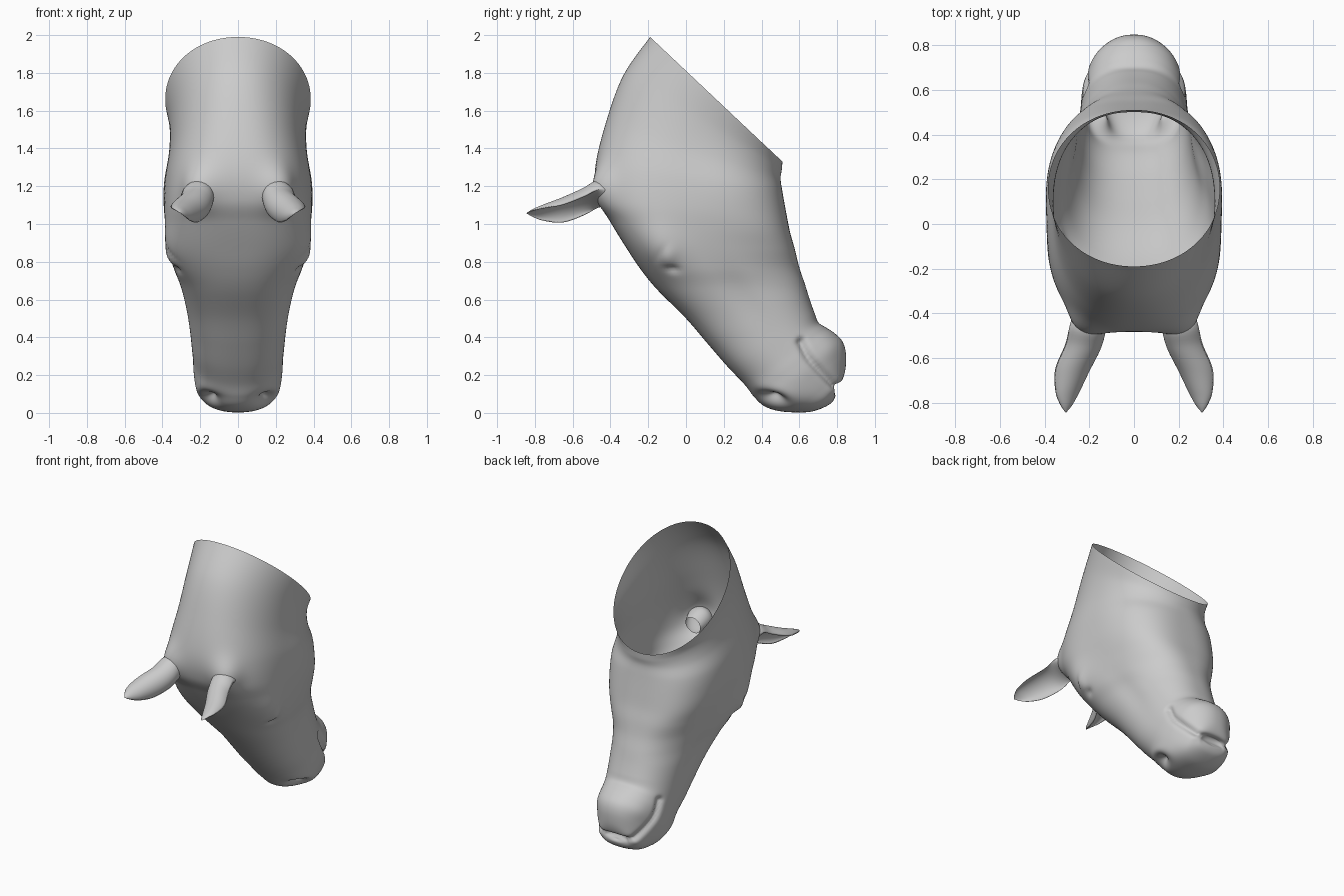
import bpy, bmesh, math
from mathutils import Vector

if "Cube" in bpy.data.objects:
    bpy.data.objects.remove(bpy.data.objects["Cube"])


def spline(rows, steps):
    """Catmull-Rom interpolation of rows of numbers."""
    out, n = [], len(rows)
    for i in range(n - 1):
        a, b, c, d = (rows[min(max(i + k, 0), n - 1)] for k in (-1, 0, 1, 2))
        for s in range(steps + (i == n - 2)):
            t = s / steps
            out.append([0.5 * (2*q + (r-p)*t + (2*p-5*q+4*r-w)*t*t + (3*q-p-3*r+w)*t**3)
                        for p, q, r, w in zip(a, b, c, d)])
    return out


def loft(rings):
    bm = bmesh.new()
    vs = [[bm.verts.new(p) for p in ring] for ring in rings]
    n = len(rings[0])
    for r0, r1 in zip(vs, vs[1:]):
        for j in range(n):
            bm.faces.new((r0[j], r0[(j+1) % n], r1[(j+1) % n], r1[j]))
    bmesh.ops.remove_doubles(bm, verts=bm.verts, dist=0.0002)
    bmesh.ops.recalc_face_normals(bm, faces=bm.faces)
    mid = sum((v.co.x for v in bm.verts)) / len(bm.verts)
    if sum(f.normal.x * (f.calc_center_median().x - mid) * f.calc_area() for f in bm.faces) < 0:
        bmesh.ops.reverse_faces(bm, faces=bm.faces)
    bm.normal_update()
    return bm


def finish(bm, name):
    me = bpy.data.meshes.new(name)
    bm.to_mesh(me)
    bm.free()
    me.polygons.foreach_set("use_smooth", [True] * len(me.polygons))
    ob = bpy.data.objects.new(name, me)
    bpy.context.collection.objects.link(ob)
    return ob


def spow(v, p):
    return math.copysign(abs(v) ** p, v)


# Head and neck sections: front y, z, back y, z, half width, squareness, front bias
sections = [
    (-.19, 1.99, .51, 1.33, .385, 2.05, 0), (-.33, 1.79, .507, 1.29, .362, 2.1, -.03),
    (-.42, 1.55, .500, 1.24, .362, 2.3, -.05), (-.48, 1.30, .510, 1.17, .385, 2.6, -.04),
    (-.465, 1.13, .53, 1.06, .390, 2.8, 0), (-.40, 1.01, .55, .96, .380, 2.9, .04),
    (-.32, .88, .575, .87, .360, 2.8, .10), (-.24, .76, .60, .77, .332, 2.5, .13),
    (-.15, .65, .63, .68, .298, 2.4, .10), (0, .50, .655, .60, .272, 2.4, .06),
    (.12, .36, .68, .53, .255, 2.4, .04), (.22, .245, .70, .48, .245, 2.4, .03),
    (.31, .15, .735, .455, .238, 2.3, .04), (.36, .085, .78, .425, .235, 2.2, .07),
    (.41, .038, .825, .38, .227, 2.15, .12), (.48, .012, .845, .32, .208, 2.2, .16),
    (.57, .003, .845, .24, .182, 2.2, .14), (.67, .008, .830, .18, .152, 2.3, .06),
    (.76, .045, .805, .15, .110, 2.3, 0), (.79, .085, .785, .135, .07, 2.2, 0),
    (.782, .11, .782, .11, 0, 2, 0)]
N = 128
rings = []
for fy, fz, by, bz, w, sq, k in spline(sections, 8):
    ring = []
    for j in range(N):
        a = 2 * math.pi * j / N
        c, s = spow(math.cos(a), 2 / sq), spow(math.sin(a), 2 / sq)
        ring.append((max(w, 0) * c * (1 + k * s),
                     (fy + by) / 2 + s * (fy - by) / 2, (fz + bz) / 2 + s * (fz - bz) / 2))
    rings.append(ring)
head = loft(rings)


# Sculpted details: centre x, y, z; radii x, along, across; tilt in degrees; amount
details = [
    (.36, -.13, .88, .2, .14, .10, -60, .024),     # brow
    (.36, -.09, .83, .2, .050, .035, 80, .012),    # eyeball
    (.36, -.07, .765, .2, .035, .020, -10, -.016),  # under-eye crease
    (.36, -.13, .855, .2, .045, .013, 60, -.007),  # lid crease
    (.22, -.45, 1.19, .10, .08, .11, 0, .050),     # ear root
    (.20, .46, .080, .08, .120, .060, -12, .018),  # nostril rim
    (.19, .455, .070, .10, .075, .036, -12, -.075),  # nostril hollow
    (.30, .25, 1.20, .3, .22, .20, 0, .008),       # cheek
    (.26, .30, .62, .2, .20, .07, -55, -.010),     # hollow before the cheek
    (.18, .76, .35, .2, .07, .07, 0, .010)]        # chin
mouth = [Vector(p) for p in spline([(.61, .375), (.65, .295), (.71, .225), (.79, .145)], 8)]


def sculpt(v):
    x, y, z = abs(v.co.x), v.co.y, v.co.z
    d = 0
    for cx, cy, cz, rx, ra, rb, ang, amt in details:
        t = math.radians(ang)
        u = (y-cy) * math.cos(t) + (z-cz) * math.sin(t)
        q = (z-cz) * math.cos(t) - (y-cy) * math.sin(t)
        d += amt * math.exp(-((x-cx)/rx)**2 - (u/ra)**2 - (q/rb)**2)
    m = min((Vector((y, z)) - p).length for p in mouth)
    return d - .026 * math.exp(-(m / .022)**2)


moves = [(v, v.normal * sculpt(v)) for v in head.verts]
for v, d in moves:
    v.co += d
    v.co.z = max(v.co.z, 0)
finish(head, "head_and_neck")

# Ears: cupped crescent sections, x, y, z, half width, half depth, cup
ear = [(.20, -.36, 1.14, .060, .05, -.8), (.215, -.45, 1.14, .085, .095, -.2),
       (.235, -.54, 1.095, .088, .095, .4), (.283, -.65, 1.055, .084, .085, .7),
       (.302, -.75, 1.05, .060, .050, .65), (.305, -.81, 1.054, .030, .022, .4),
       (.305, -.845, 1.057, 0, 0, .3)]
V = Vector((.55, .15, -.82)).normalized()
U = Vector((.15, -.97, -.2)).cross(V).normalized()
for side, name in ((1, "ear_right"), (-1, "ear_left")):
    rings = []
    for x, y, z, ru, rv, cup in spline(ear, 6):
        ring = []
        for j in range(40):
            a = 2 * math.pi * j / 40
            s = math.sin(a)
            p = Vector((x, y, z)) + U * ru * math.cos(a) + V * rv * (s if s < 0 else -cup * s)
            ring.append((p.x * side, p.y, p.z))
        rings.append(ring)
    finish(loft(rings), name)
